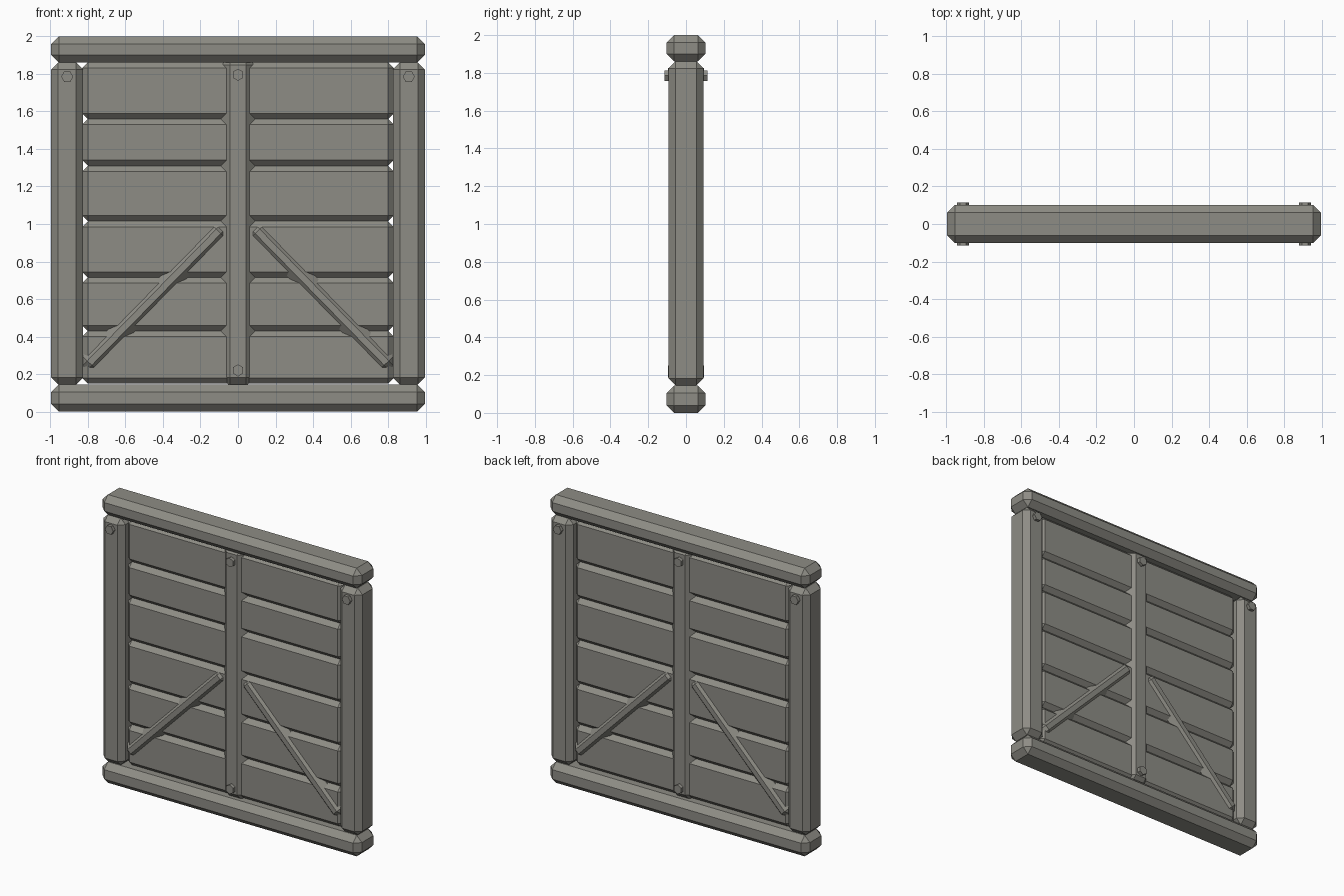
import bpy
import math
from mathutils import Vector

cube = bpy.data.objects.get("Cube")
if cube:
    bpy.data.objects.remove(cube, do_unlink=True)

COLOUR = (0.27, 0.265, 0.235, 1.0)
stone = bpy.data.materials.new("warm grey")
stone.use_nodes = True
stone.diffuse_color = COLOUR
stone.node_tree.nodes["Principled BSDF"].inputs["Base Color"].default_value = COLOUR


def finish(name):
    obj = bpy.context.object
    obj.name = name
    obj.data.materials.append(stone)
    return obj


def timber(name, centre, size, chamfer, tilt=0.0):
    """Box with flat chamfers on every edge, tilted about the y axis."""
    bpy.ops.mesh.primitive_cube_add(size=1, location=centre)
    obj = finish(name)
    for v in obj.data.vertices:
        v.co = Vector(a * b for a, b in zip(v.co, size))
    obj.rotation_euler.y = tilt
    mod = obj.modifiers.new("chamfer", 'BEVEL')
    mod.width = chamfer
    mod.segments = 1
    return obj


def bolt(name, x, z, half_length, turn):
    """Hexagonal bolt running through the gate, with a head on both faces."""
    bpy.ops.mesh.primitive_cylinder_add(
        vertices=6, radius=0.032, depth=half_length * 2,
        location=(x, 0, z), rotation=(math.pi / 2, turn, 0))
    return finish(name)


# Top and bottom beams
timber("top_beam", (0, 0, 1.93), (1.99, 0.205, 0.14), 0.04)
timber("bottom_beam", (0, 0, 0.073), (1.99, 0.205, 0.146), 0.04)

# Horizontal planks
seams = [0.15, 0.43, 0.715, 1.015, 1.31, 1.56, 1.86]
for i, (low, high) in enumerate(zip(seams, seams[1:])):
    timber(f"plank_{i + 1}", (0, 0, (low + high) / 2), (1.66, 0.1, high - low), 0.03)

# Middle post, partly sunk in the planks, with its bolts
timber("middle_post", (0, 0, 1.015), (0.18, 0.14, 1.76), 0.048)
for name, z in (("upper", 1.795), ("lower", 0.22)):
    bolt(f"middle_bolt_{name}", 0, z, 0.094, 0)

# Side posts, their bolts and the diagonal braces
for side, s in (("left", 1), ("right", -1)):
    timber(f"{side}_post", (s * 0.91, 0, 1.003), (0.17, 0.186, 1.715), 0.037)
    bolt(f"{side}_bolt", s * 0.91, 1.785, 0.115, math.pi / 6)
    outer, inner = Vector((s * 0.81, 0, 0.24)), Vector((s * 0.085, 0, 0.98))
    run = inner - outer
    timber(f"{side}_brace", (outer + inner) / 2, (0.108, 0.132, run.length + 0.02),
           0.037, math.atan2(run.x, run.z))
